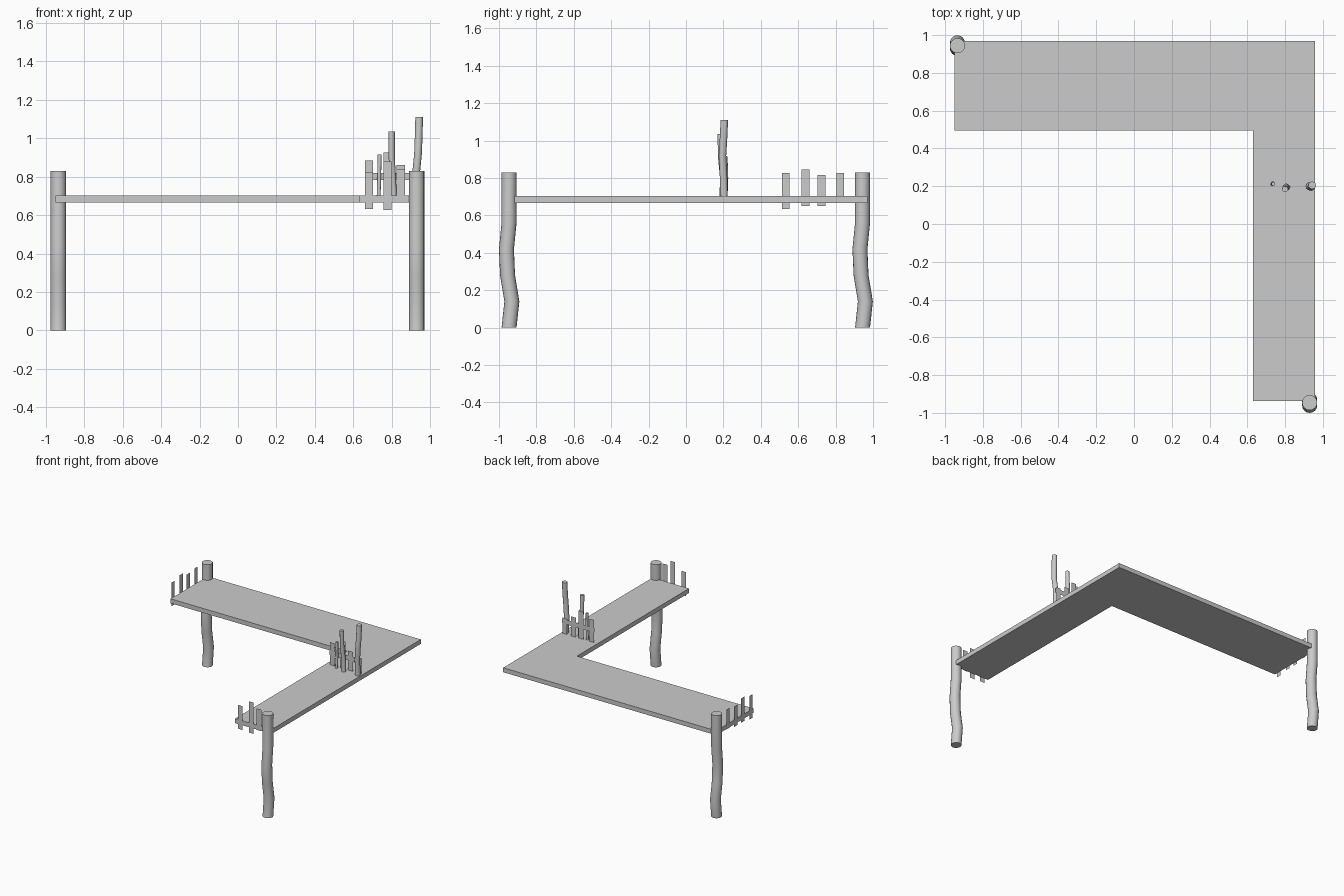
import bpy, bmesh, math

if "Cube" in bpy.data.objects:
    bpy.data.objects.remove(bpy.data.objects["Cube"])


def make(name, bm, smooth=False):
    bmesh.ops.recalc_face_normals(bm, faces=bm.faces)
    me = bpy.data.meshes.new(name)
    bm.to_mesh(me)
    bm.free()
    ob = bpy.data.objects.new(name, me)
    bpy.context.collection.objects.link(ob)
    if smooth:
        bpy.context.view_layer.objects.active = ob
        ob.select_set(True)
        bpy.ops.object.shade_smooth_by_angle(angle=math.radians(35))
        ob.select_set(False)
    return ob


def wood_pole(name, path, radius, sides=16):
    """Loft level rings along a crooked path and cap the ends."""
    bm = bmesh.new()
    rings = []
    for x, y, z in path:
        rings.append([bm.verts.new((x + radius * math.cos(2 * math.pi * i / sides),
                                    y + radius * math.sin(2 * math.pi * i / sides), z))
                      for i in range(sides)])
    for a, b in zip(rings, rings[1:]):
        for i in range(sides):
            j = (i + 1) % sides
            bm.faces.new((a[i], a[j], b[j], b[i]))
    bm.faces.new(rings[0])
    bm.faces.new(rings[-1])
    return make(name, bm, True)


def pickets(name, slats, axis, at):
    """Flat slats (u0, u1, z0, z1) standing in a plane across the given axis."""
    bm = bmesh.new()
    for u0, u1, z0, z1 in slats:
        corners = [(u0, z0), (u1, z0), (u1, z1), (u0, z1)]
        bm.faces.new([bm.verts.new((u, at, z) if axis == 'Y' else (at, u, z))
                      for u, z in corners])
    return make(name, bm)


# L-shaped walkway deck
outline = [(-0.95, 0.495), (0.63, 0.495), (0.63, -0.937), (0.957, -0.937),
           (0.957, 0.97), (-0.95, 0.97)]
bm = bmesh.new()
deck = bm.faces.new([bm.verts.new((x, y, 0.667)) for x, y in outline])
ext = bmesh.ops.extrude_face_region(bm, geom=[deck], use_keep_orig=True)
bmesh.ops.translate(bm, vec=(0, 0, 0.036),
                    verts=[v for v in ext['geom'] if isinstance(v, bmesh.types.BMVert)])
make("deck", bm)

# Two crooked support posts
bend = [(0, 0), (0.015, 0.14), (-0.008, 0.28), (-0.014, 0.42), (0, 0.56), (0, 0.83)]
for name, x, y in (("front_post", 0.93, -0.946), ("back_post", -0.935, 0.944)):
    wood_pole(name, [(x, y + d, z) for d, z in bend], 0.04)

# Slats on the two open ends of the deck
pickets("left_end_slats", [(0.512, 0.554, 0.635, 0.826), (0.618, 0.66, 0.65, 0.846),
                           (0.704, 0.746, 0.65, 0.816), (0.804, 0.846, 0.667, 0.828)],
        'X', -0.954)
pickets("front_end_slats", [(0.66, 0.702, 0.632, 0.825), (0.757, 0.799, 0.627, 0.88),
                            (0.825, 0.868, 0.667, 0.84)], 'Y', -0.942)

# Small fence across the deck, with its rail
pickets("fence_slats", [(0.66, 0.702, 0.70, 0.885), (0.757, 0.799, 0.70, 0.925),
                        (0.825, 0.868, 0.70, 0.86), (0.905, 0.945, 0.70, 0.83)],
        'Y', 0.23)
pickets("fence_rail", [(0.66, 0.95, 0.782, 0.82)], 'Y', 0.228)

# Upright branches in front of the fence
wood_pole("tall_branch", [(0.93, 0.203, 0.70), (0.928, 0.2, 0.83), (0.937, 0.195, 0.92),
                          (0.94, 0.2, 1.0), (0.943, 0.205, 1.11)], 0.02, 12)
wood_pole("middle_branch", [(0.81, 0.195, 0.70), (0.806, 0.198, 0.80), (0.8, 0.188, 0.9),
                            (0.8, 0.184, 1.035)], 0.016, 12)
wood_pole("short_branch", [(0.732, 0.212, 0.70), (0.735, 0.216, 0.80),
                           (0.737, 0.212, 0.915)], 0.01, 12)
